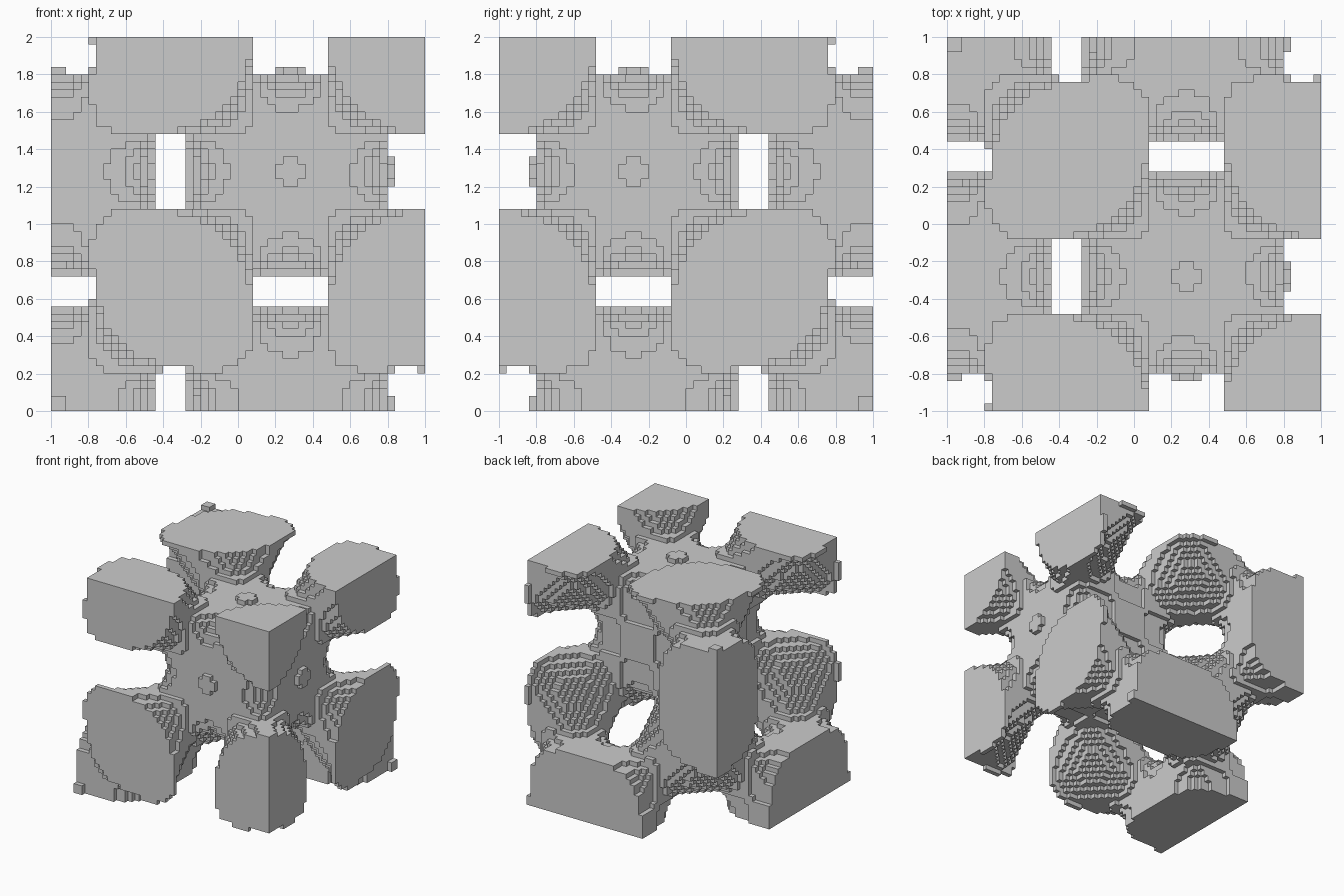
import bpy
from math import cos

if "Cube" in bpy.data.objects:
    bpy.data.objects.remove(bpy.data.objects["Cube"])

# Voxel lattice: a periodic minimal surface sampled on a 50 x 50 x 50 grid
N = 50
SIZE = 2.0 / N
STEP = 0.1
C1 = [cos(i * STEP) for i in range(N)]
C2 = [cos(2 * i * STEP) for i in range(N)]


def solid(i, j, k):
    """True where the cell lies inside the lattice material."""
    if not all(0 <= n < N for n in (i, j, k)):
        return False
    a, b, c = C2[i], C2[j], C2[k]
    return 4 * C1[i] * C1[j] * C1[k] - (a * b + b * c + c * a) < 0


# Grid corners to model space (the second axis runs from back to front)
verts, index, faces = [], {}, []


def corner(p):
    if p not in index:
        index[p] = len(verts)
        verts.append((p[0] * SIZE - 1, 1 - p[1] * SIZE, p[2] * SIZE))
    return index[p]


def add_face(cell, axis, side):
    """Add the square on one side of a cell."""
    u, v = (axis + 1) % 3, (axis + 2) % 3
    quad = []
    for du, dv in ((0, 0), (1, 0), (1, 1), (0, 1)):
        p = list(cell)
        p[axis] += side
        p[u] += du
        p[v] += dv
        quad.append(corner(tuple(p)))
    # the flipped axis reverses the winding
    faces.append(quad[::-1] if side else quad)


# Keep only the faces between material and empty space
for i in range(N):
    for j in range(N):
        for k in range(N):
            if not solid(i, j, k):
                continue
            for axis in range(3):
                for side in (0, 1):
                    n = [i, j, k]
                    n[axis] += 2 * side - 1
                    if not solid(*n):
                        add_face((i, j, k), axis, side)

mesh = bpy.data.meshes.new("voxel_lattice")
mesh.from_pydata(verts, [], faces)
mesh.update()
lattice = bpy.data.objects.new("voxel_lattice", mesh)
bpy.context.collection.objects.link(lattice)
